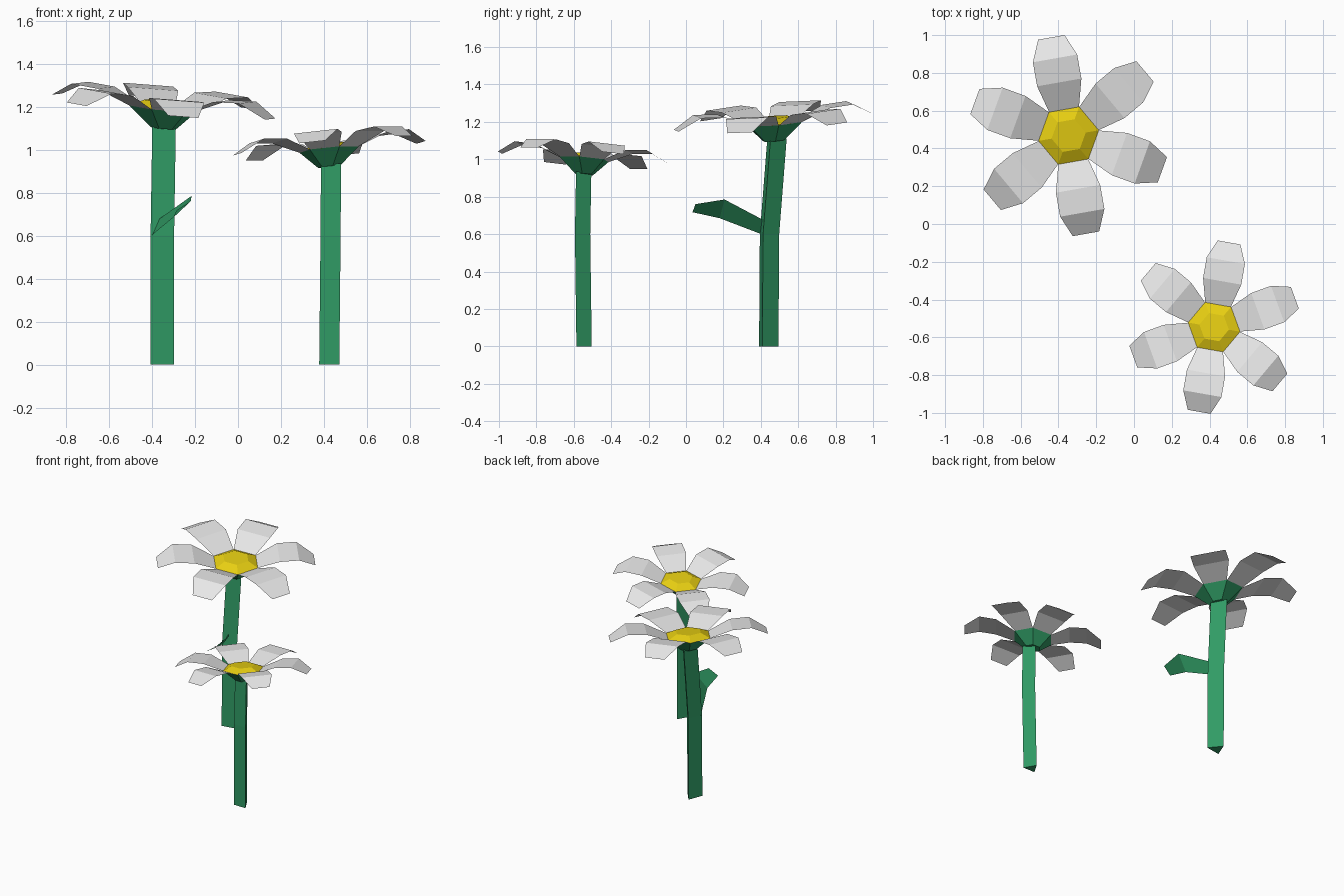
import bpy
from math import cos, sin, radians

if "Cube" in bpy.data.objects:
    bpy.data.objects.remove(bpy.data.objects["Cube"])


def material(name, rgb):
    m = bpy.data.materials.new(name)
    m.diffuse_color = (*rgb, 1)
    m.use_nodes = True
    m.node_tree.nodes["Principled BSDF"].inputs["Base Color"].default_value = m.diffuse_color
    return m


GREEN = material("leaf green", (0.03, 0.33, 0.13))
WHITE = material("petal white", (0.81, 0.81, 0.81))
YELLOW = material("centre yellow", (0.80, 0.62, 0.006))


def make(name, verts, faces, mat):
    me = bpy.data.meshes.new(name)
    me.from_pydata(verts, [], faces)
    me.materials.append(mat)
    ob = bpy.data.objects.new(name, me)
    bpy.context.collection.objects.link(ob)
    return ob


def ring(n, r, z, rot, c=(0, 0)):
    return [(c[0] + r * cos(radians(rot + 360 * i / n)),
             c[1] + r * sin(radians(rot + 360 * i / n)), z) for i in range(n)]


def loft(name, rings, mat, bottom=True):
    # skin stacked rings of equal size and cap the ends
    n = len(rings[0])
    faces = [(k * n + i, k * n + (i + 1) % n, (k + 1) * n + (i + 1) % n, (k + 1) * n + i)
             for k in range(len(rings) - 1) for i in range(n)]
    if bottom:
        faces.append(tuple(reversed(range(n))))
    faces.append(tuple(range((len(rings) - 1) * n, len(rings) * n)))
    return make(name, [v for r in rings for v in r], faces, mat)


# petal outline: distance from centre, half width, height above the calyx foot
PETAL = [(0.14, 0.08, 0.093), (0.286, 0.119, 0.157), (0.415, 0.119, 0.165), (0.528, 0.071, 0.10)]


def flower(tag, path, stem_r, stem_rot, centre, size, rot, tilt):
    # three-sided stem
    loft(tag + "_stem", [ring(3, stem_r, z, stem_rot, (x, y)) for x, y, z in path], GREEN)

    def place(pts):
        return [(centre[0] + x * size, centre[1] + y * size,
                 centre[2] + size * (z + tilt[0] * x + tilt[1] * y)) for x, y, z in pts]

    # six-sided calyx and domed centre
    rim = place(ring(6, 0.162, 0.093, rot))
    loft(tag + "_calyx", [place(ring(6, 0.06, 0, rot)), rim], GREEN)
    loft(tag + "_centre", [rim, place(ring(6, 0.092, 0.125, rot))], YELLOW, bottom=False)

    # six arched petals, one on each edge of the centre
    verts, faces = [], []
    for k in range(6):
        a = radians(rot + 30 + 60 * k)
        b = len(verts)
        verts += place([(u * cos(a) - s * w * sin(a), u * sin(a) + s * w * cos(a), h)
                        for u, w, h in PETAL for s in (-1, 1)])
        faces += [(b + i, b + i + 2, b + i + 3, b + i + 1) for i in (0, 2, 4)]
    make(tag + "_petals", verts, faces, WHITE)


flower("tall_flower", [(-0.357, 0.431, 0), (-0.357, 0.435, 0.6), (-0.349, 0.475, 1.11)],
       0.064, 99, (-0.346, 0.468, 1.1), 1.0, 10, (-0.09, 0.075))
flower("short_flower", [(0.425, -0.558, 0), (0.431, -0.566, 0.6), (0.433, -0.56, 0.935)],
       0.054, 89, (0.424, -0.546, 0.92), 0.862, 50, (0.095, -0.083))

# leaf on the tall stem: lower and upper edge point of each section
leaf = [(-0.407, 0.41, 0.597), (-0.374, 0.42, 0.672),
        (-0.30, 0.18, 0.685), (-0.216, 0.206, 0.785),
        (-0.286, 0.035, 0.717), (-0.22, 0.05, 0.76)]
make("leaf", leaf, [(0, 1, 3, 2), (2, 3, 5, 4)], GREEN)
